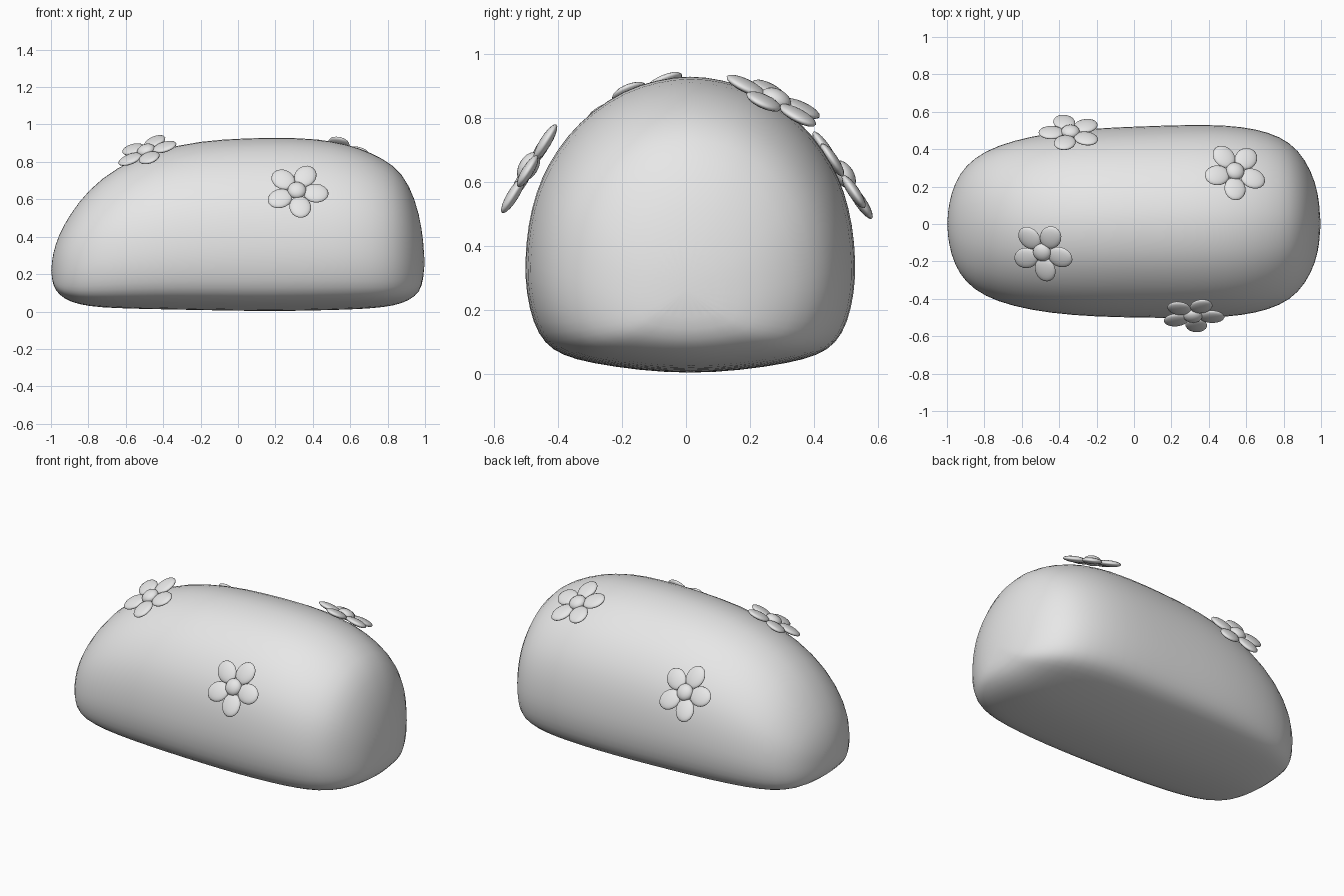
import bpy, bmesh, math
from mathutils import Vector, Matrix

cube = bpy.data.objects.get("Cube")
if cube:
    bpy.data.objects.remove(cube, do_unlink=True)

grey = bpy.data.materials.new("light grey")
grey.use_nodes = True
grey.diffuse_color = (0.8, 0.8, 0.8, 1)
grey.node_tree.nodes["Principled BSDF"].inputs["Base Color"].default_value = (0.8, 0.8, 0.8, 1)


def finish(name, bm):
    """Turn a bmesh into a smooth shaded object."""
    bmesh.ops.recalc_face_normals(bm, faces=bm.faces)
    for face in bm.faces:
        face.smooth = True
    mesh = bpy.data.meshes.new(name)
    bm.to_mesh(mesh)
    bm.free()
    mesh.materials.append(grey)
    obj = bpy.data.objects.new(name, mesh)
    bpy.context.collection.objects.link(obj)
    return obj


# Body: half cross-section (width, height), lofted along x and mirrored in y
HALF = [(0, 0), (.3, .01), (.6, .035), (.77, .06), (.88, .1), (.95, .17), (.99, .27),
        (1, .37), (.98, .5), (.93, .61), (.86, .7), (.74, .8), (.59, .88), (.4, .95),
        (.2, .985), (0, 1)]
SECTION = HALF + [(-w, h) for w, h in HALF[-2:0:-1]]

# Stations: x, bottom, top, half width
STATIONS = [(-.99, .14, .31, .11), (-.96, .09, .41, .22), (-.9, .05, .52, .315),
            (-.8, .025, .655, .39), (-.65, .015, .775, .445), (-.45, .01, .865, .485),
            (-.2, .005, .918, .507), (.05, 0, .932, .514), (.3, 0, .936, .52),
            (.5, .005, .918, .515), (.65, .01, .88, .495), (.78, .02, .82, .455),
            (.88, .04, .745, .385), (.95, .08, .6, .27), (.985, .13, .44, .16)]


def build_body():
    bm = bmesh.new()
    rings = []
    for x, low, high, width in STATIONS:
        shift = .01 * (1 + x) * width * 2
        rings.append([bm.verts.new((x, shift + w * width, low + h * (high - low)))
                      for w, h in SECTION])
    count = len(SECTION)
    for a, b in zip(rings, rings[1:]):
        for i in range(count):
            j = (i + 1) % count
            bm.faces.new((a[i], a[j], b[j], b[i]))
    # Rounded tips
    for ring, tip in ((rings[0], (-1, 0, .22)), (rings[-1], (1, 0, .26))):
        pole = bm.verts.new(tip)
        for i in range(count):
            bm.faces.new((ring[i], ring[(i + 1) % count], pole))
    body = finish("body", bm)
    body.modifiers.new("smoothing", 'SUBSURF').levels = 1
    body.modifiers["smoothing"].render_levels = 1


def build_flower(name, centre, normal, turn):
    """Five flattened petals round a button, lying across the normal."""
    n = Vector(normal).normalized()
    u = (Vector((1, 0, 0)) - n * n.x).normalized()
    v = n.cross(u)
    frame = Matrix((u, v, n)).transposed().to_4x4()
    frame.translation = centre
    bm = bmesh.new()
    for k in range(5):
        spin = Matrix.Rotation(math.radians(turn + 72 * k), 4, 'Z')
        petal = Matrix.Translation((.102, 0, 0)) @ Matrix.Diagonal((.068, .058, .018, 1))
        bmesh.ops.create_uvsphere(bm, u_segments=20, v_segments=10, radius=1,
                                  matrix=frame @ spin @ petal)
    button = Matrix.Translation((0, 0, .005)) @ Matrix.Diagonal((.05, .05, .03, 1))
    bmesh.ops.create_uvsphere(bm, u_segments=20, v_segments=10, radius=1,
                              matrix=frame @ button)
    finish(name, bm)


build_body()
build_flower("front_flower", (.315, -.488, .645), (0, -.85, .52), -80)
build_flower("back_flower", (-.34, .49, .62), (0, .83, .56), -35)
build_flower("left_top_flower", (.54, .28, .855), (.2, .43, .88), -90)
build_flower("right_top_flower", (-.49, -.15, .858), (-.3, -.38, .87), -81)
